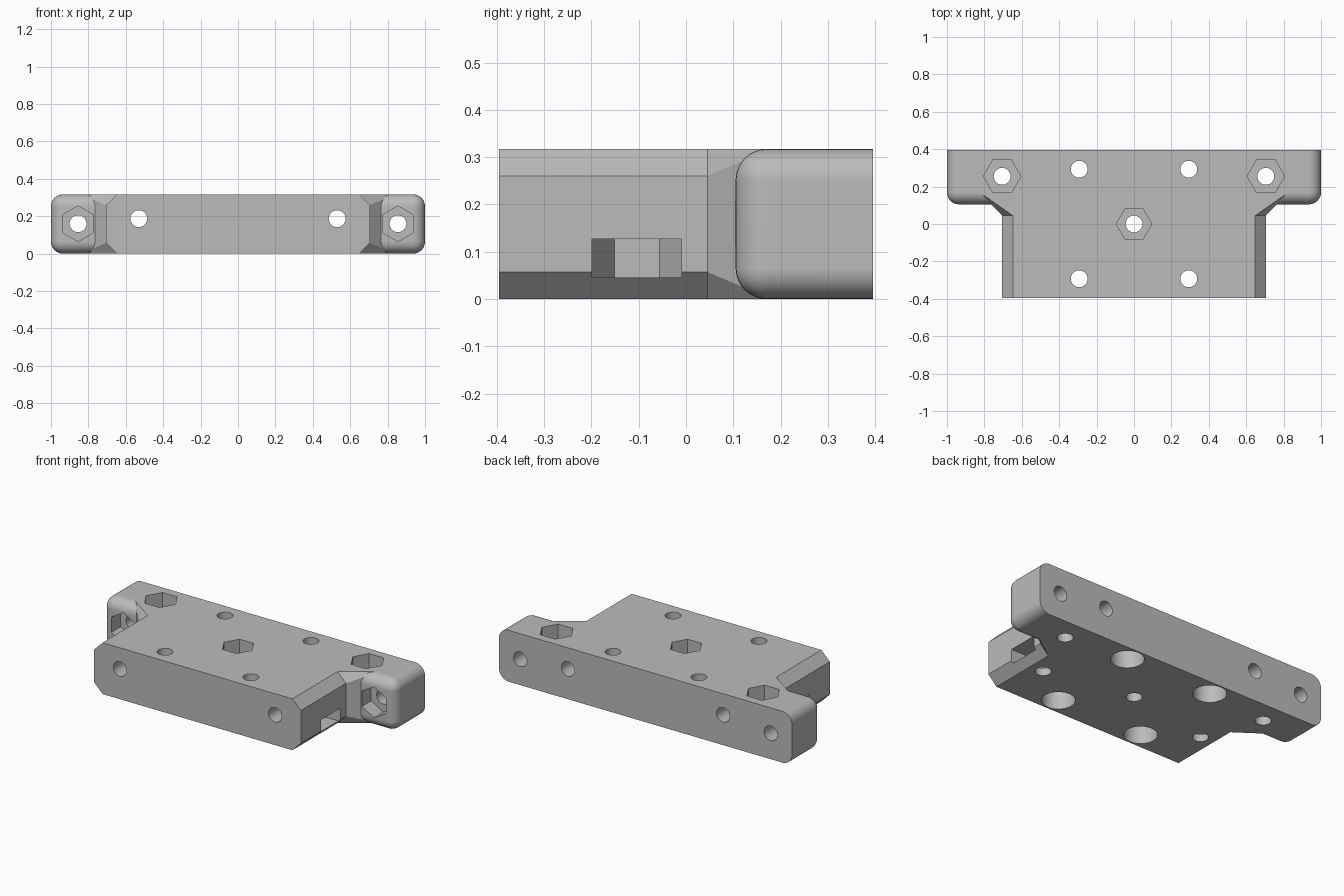
import bpy
import bmesh
from math import cos, sin, pi

old = bpy.data.objects.get("Cube")
if old:
    bpy.data.objects.remove(old, do_unlink=True)

TOP = 0.317
BACK = 0.395
HOLE = 0.045
NUT = 0.095

grey = bpy.data.materials.new("plain grey")
grey.use_nodes = True
grey.diffuse_color = (0.5, 0.5, 0.5, 1)
grey.node_tree.nodes["Principled BSDF"].inputs["Base Color"].default_value = (0.5, 0.5, 0.5, 1)


def make(name, bm):
    bmesh.ops.recalc_face_normals(bm, faces=bm.faces)
    mesh = bpy.data.meshes.new(name)
    bm.to_mesh(mesh)
    bm.free()
    ob = bpy.data.objects.new(name, mesh)
    bpy.context.collection.objects.link(ob)
    return ob


def loft(name, loops):
    """Skin equal-length loops of points and cap both ends."""
    bm = bmesh.new()
    rings = [[bm.verts.new(p) for p in loop] for loop in loops]
    for a, b in zip(rings, rings[1:]):
        n = len(a)
        for i in range(n):
            j = (i + 1) % n
            bm.faces.new((a[i], a[j], b[j], b[i]))
    bm.faces.new(rings[0])
    bm.faces.new(rings[-1])
    bmesh.ops.remove_doubles(bm, verts=bm.verts, dist=1e-5)
    return make(name, bm)


def section(y, half, c):
    """Chamfered rectangle across the body at depth y."""
    return [(half - c, y, 0), (half, y, c), (half, y, TOP - c), (half - c, y, TOP),
            (c - half, y, TOP), (-half, y, TOP - c), (-half, y, c), (c - half, y, 0)]


def box(name, lo, hi):
    bm = bmesh.new()
    bmesh.ops.create_cube(bm, size=1)
    for v in bm.verts:
        v.co = [(a + b) / 2 + t * (b - a) for a, b, t in zip(lo, hi, v.co)]
    return bm if name is None else make(name, bm)


def combine(ob, other, operation):
    mod = ob.modifiers.new("combine", "BOOLEAN")
    mod.operation = operation
    mod.solver = "EXACT"
    mod.object = other
    bpy.context.view_layer.objects.active = ob
    bpy.ops.object.modifier_apply(modifier=mod.name)
    bpy.data.objects.remove(other, do_unlink=True)


def drill(axis, u, v, start, end, radius=HOLE, sides=40, turn=0):
    """Cut a round or hexagonal hole along y or z."""
    ring = [(u + radius * cos(turn + 2 * pi * i / sides),
             v + radius * sin(turn + 2 * pi * i / sides)) for i in range(sides)]
    loops = [[(a, b, t) if axis == "z" else (a, t, b) for a, b in ring] for t in (start, end)]
    combine(body, loft("cutter", loops), "DIFFERENCE")


# Chamfered body flaring out towards the wings
body = loft("mounting_block", [section(-BACK, 0.705, 0.057), section(0.045, 0.705, 0.057),
                               section(0.18, 0.84, 0), section(BACK, 0.84, 0)])
body.data.materials.append(grey)

# Rounded crossbar forming both wings, square at the back
bm = box(None, (-1, 0.105, 0), (1, BACK, TOP))
rounded = [e for e in bm.edges if any(v.co.y < 0.2 for v in e.verts)]
bmesh.ops.bevel(bm, geom=rounded, offset=0.065, offset_type="OFFSET",
                segments=8, profile=0.5, affect="EDGES")
combine(body, make("crossbar", bm), "UNION")

# Central bolt hole with nut recess
drill("z", 0, 0, -0.1, 0.5)
drill("z", 0, 0, 0.18, 0.5, NUT, 6)

for s in (-1, 1):
    # Vertical holes counterbored from below
    for y in (-0.293, 0.293):
        drill("z", s * 0.293, y, -0.1, 0.5)
        drill("z", s * 0.293, y, -0.1, 0.16, 0.093)
    # Vertical wing bolts with nut recess on top
    drill("z", s * 0.705, 0.255, -0.1, 0.5)
    drill("z", s * 0.705, 0.255, 0.18, 0.5, 0.1, 6)
    # Front to back holes through the body
    drill("y", s * 0.53, 0.187, -0.6, 0.6)
    # Front to back wing bolts with nut recess in front
    drill("y", s * 0.855, 0.16, 0, 0.6)
    drill("y", s * 0.855, 0.16, 0, 0.195, NUT, 6, pi / 2)
    # Side nut slot and the blind hole beneath it
    drill("z", s * 0.56, -0.104, -0.1, 0.1)
    drill("z", s * 0.56, -0.104, 0.045, 0.127, NUT, 6, pi / 2)
    x0, x1 = sorted((s * 0.56, s * 0.8))
    slot = box("slot_cutter", (x0, -0.104 - NUT, 0.045), (x1, -0.104 + NUT, 0.127))
    combine(body, slot, "DIFFERENCE")

# Smooth fillets and bores, crisp edges elsewhere
bpy.ops.object.select_all(action="DESELECT")
body.select_set(True)
bpy.context.view_layer.objects.active = body
bpy.ops.object.shade_smooth_by_angle(angle=pi / 7)
weighted = body.modifiers.new("weighted_normals", "WEIGHTED_NORMAL")
weighted.keep_sharp = True
